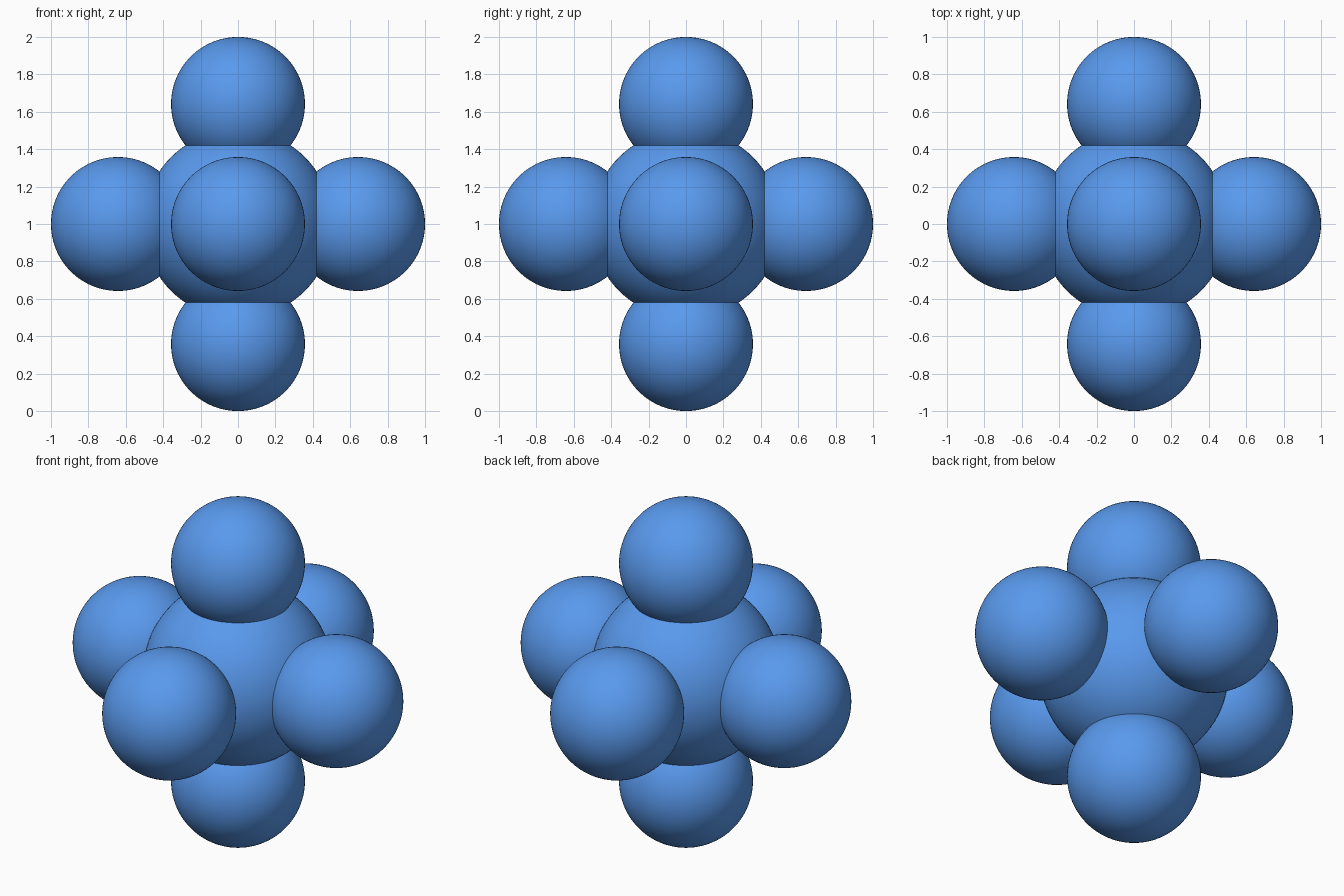
import bpy
from mathutils import Vector

if "Cube" in bpy.data.objects:
    bpy.data.objects.remove(bpy.data.objects["Cube"])

CENTRE = Vector((0, 0, 1))
CORE_R, BALL_R = 0.506, 0.358
OFFSET = 1 - BALL_R

mat = bpy.data.materials.new("blue")
mat.diffuse_color = (0.10, 0.32, 0.85, 1)
mat.use_nodes = True
mat.node_tree.nodes["Principled BSDF"].inputs["Base Color"].default_value = mat.diffuse_color


def ball(name, location, radius):
    bpy.ops.mesh.primitive_uv_sphere_add(segments=96, ring_count=48, radius=radius, location=location)
    obj = bpy.context.object
    obj.name = name
    obj.data.materials.append(mat)
    bpy.ops.object.shade_smooth()
    return obj


# Central sphere
ball("core_sphere", CENTRE, CORE_R)

# Six outer spheres along the axes
directions = {
    "right": (1, 0, 0), "left": (-1, 0, 0),
    "back": (0, 1, 0), "front": (0, -1, 0),
    "top": (0, 0, 1), "bottom": (0, 0, -1),
}
for side, d in directions.items():
    ball(side + "_sphere", CENTRE + Vector(d) * OFFSET, BALL_R)
